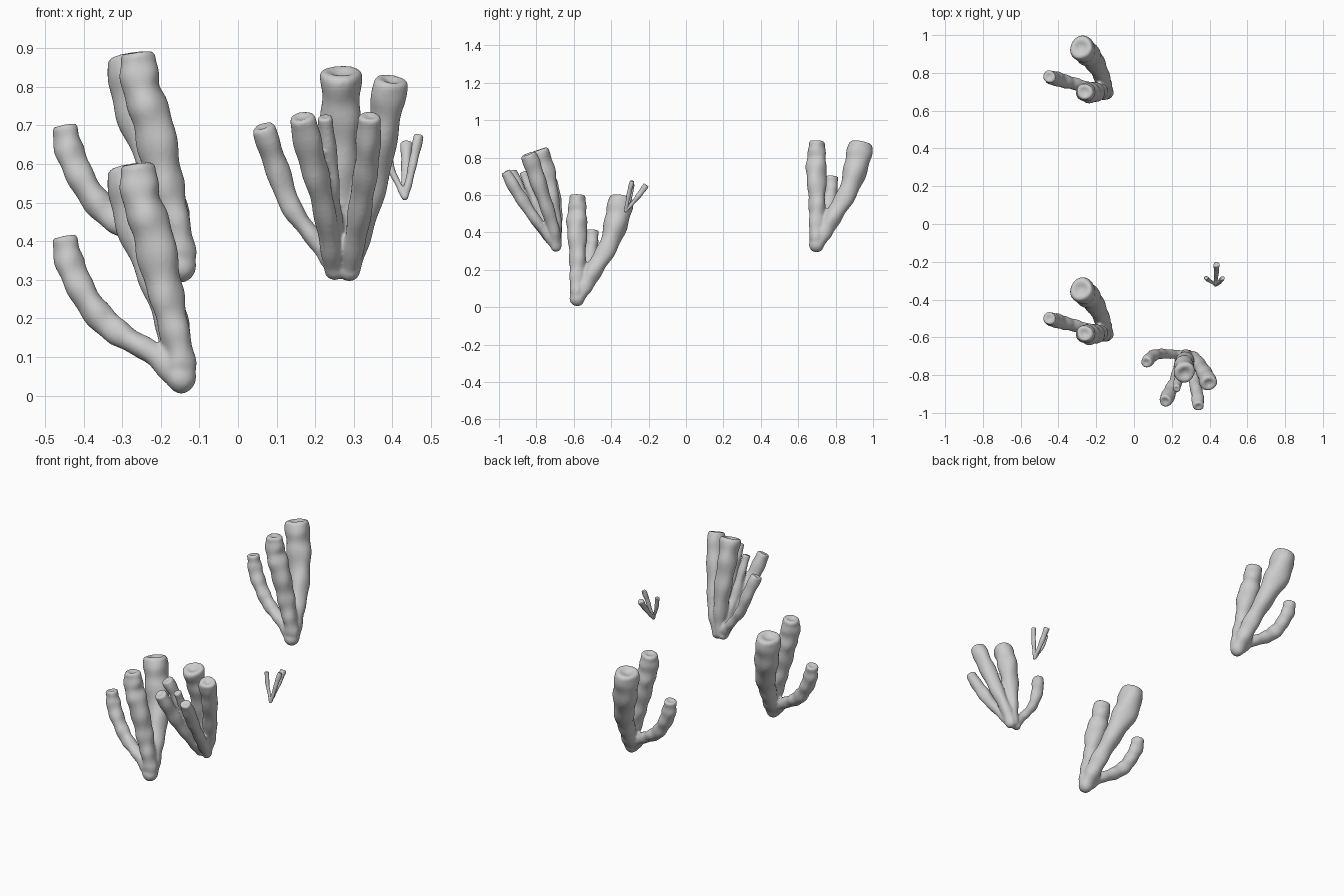
import bpy, bmesh, math
from mathutils import Vector

SIDES = 20


def spline(pts, steps=7):
    """Catmull-Rom samples of (x, y, z, r) control points."""
    p = [Vector(q) for q in pts]
    p = [p[0] * 2 - p[1]] + p + [p[-1] * 2 - p[-2]]
    out = []
    for i in range(1, len(p) - 2):
        a, b, c, d = p[i - 1:i + 3]
        for k in range(steps):
            t = k / steps
            out.append(0.5 * (2 * b + (c - a) * t + (2 * a - 5 * b + 4 * c - d) * t * t
                              + (3 * b - a - 3 * c + d) * t ** 3))
    return out + [p[-2]]


def tube(bm, pts, seed):
    """Lumpy closed tube: round root, blunt tip with a shallow dimple."""
    s = spline(pts)
    rings = []
    for i, q in enumerate(s):
        a, b = s[max(i - 1, 0)], s[min(i + 1, len(s) - 1)]
        r = q[3] * (1 + 0.05 * math.sin(i * 0.95 + seed * 1.7))
        rings.append((q.to_3d(), (b - a).to_3d().normalized(), r))
    c0, d0, r0 = rings[0]
    root = [(c0 - d0 * r0 * math.cos(t), d0, r0 * math.sin(t)) for t in (0.2, 0.55, 0.9, 1.25)]
    c1, d1, r1 = rings[-1]
    tip = [(c1 + d1 * r1 * h, d1, r1 * f)
           for h, f in ((0.14, 0.97), (0.26, 0.86), (0.30, 0.70), (0.24, 0.5), (0.13, 0.3), (0.08, 0.12))]
    loops = []
    for i, (c, d, r) in enumerate(root + rings + tip):
        u = (Vector((0, 1, 0)) - d * d.y).normalized()
        w = d.cross(u)
        loop = []
        for k in range(SIDES):
            t = 2 * math.pi * k / SIDES
            rr = r * (1 + 0.04 * math.sin(2 * t + i * 0.35 + seed) + 0.03 * math.sin(3 * t - i * 0.5 + seed * 2))
            loop.append(bm.verts.new(c + (u * math.cos(t) + w * math.sin(t)) * rr))
        loops.append(loop)
    for a, b in zip(loops, loops[1:]):
        for k in range(SIDES):
            n = (k + 1) % SIDES
            bm.faces.new((a[k], a[n], b[n], b[k]))
    bm.faces.new(loops[0][::-1])
    bm.faces.new(loops[-1])


def cluster(name, tubes, voxel, offset=(0, 0, 0)):
    bm = bmesh.new()
    for i, pts in enumerate(tubes):
        tube(bm, pts, i + 1)
    bmesh.ops.recalc_face_normals(bm, faces=bm.faces)
    mesh = bpy.data.meshes.new(name)
    bm.to_mesh(mesh)
    bm.free()
    ob = bpy.data.objects.new(name, mesh)
    ob.location = offset
    bpy.context.collection.objects.link(ob)
    # fuse the tubes where they meet
    m = ob.modifiers.new("fuse", 'REMESH')
    m.mode = 'VOXEL'
    m.voxel_size = voxel
    m.use_smooth_shade = True
    sm = ob.modifiers.new("soften", 'SMOOTH')
    sm.factor = 0.5
    sm.iterations = 4
    return ob


# three-tube cluster, used twice
trio = [
    [(-.148, -.583, .045, .038), (-.16, -.54, .11, .042), (-.175, -.49, .20, .045),
     (-.21, -.42, .32, .052), (-.255, -.37, .46, .066), (-.278, -.348, .575, .064)],
    [(-.145, -.583, .045, .038), (-.152, -.583, .11, .038), (-.172, -.58, .20, .042), (-.195, -.58, .30, .047),
     (-.222, -.583, .42, .054), (-.25, -.583, .51, .050), (-.26, -.58, .588, .046)],
    [(-.15, -.583, .05, .036), (-.22, -.565, .108, .031), (-.29, -.545, .150, .032), (-.35, -.528, .195, .036),
     (-.40, -.515, .265, .037), (-.435, -.505, .34, .037), (-.448, -.50, .403, .033)],
]
cluster("tube_cluster_front", trio, 0.007)
cluster("tube_cluster_back", trio, 0.007, (0, 1.28, .288))

# six-tube cluster
six = [
    [(.25, -.695, .325, .025), (.235, -.692, .36, .025), (.187, -.688, .42, .024), (.135, -.688, .495, .027),
     (.097, -.70, .60, .031), (.067, -.73, .69, .032)],
    [(.25, -.695, .325, .026), (.238, -.755, .40, .028), (.217, -.83, .51, .031),
     (.192, -.885, .61, .035), (.167, -.935, .715, .036)],
    [(.252, -.695, .33, .022), (.25, -.74, .42, .024), (.24, -.79, .52, .025), (.234, -.83, .62, .023),
     (.226, -.87, .718, .021)],
    [(.275, -.69, .33, .026), (.275, -.70, .43, .034), (.27, -.72, .58, .044),
     (.265, -.75, .72, .051), (.267, -.785, .825, .054)],
    [(.288, -.695, .325, .028), (.315, -.71, .42, .033), (.348, -.75, .55, .038),
     (.378, -.80, .70, .043), (.395, -.84, .808, .045)],
    [(.288, -.695, .325, .026), (.305, -.76, .41, .028), (.322, -.84, .52, .031),
     (.335, -.905, .62, .033), (.341, -.962, .718, .030)],
]
cluster("tube_cluster_side", six, 0.006)

# small sprig
sprig = [
    [(.432, -.323, .515, .009), (.433, -.295, .545, .010), (.436, -.25, .60, .014), (.437, -.215, .65, .016)],
    [(.432, -.323, .515, .009), (.444, -.314, .56, .010), (.457, -.302, .62, .012), (.468, -.288, .672, .013)],
    [(.432, -.323, .515, .009), (.415, -.310, .548, .008), (.396, -.298, .59, .010), (.382, -.286, .655, .012)],
]
cluster("small_sprig", sprig, 0.0025)
